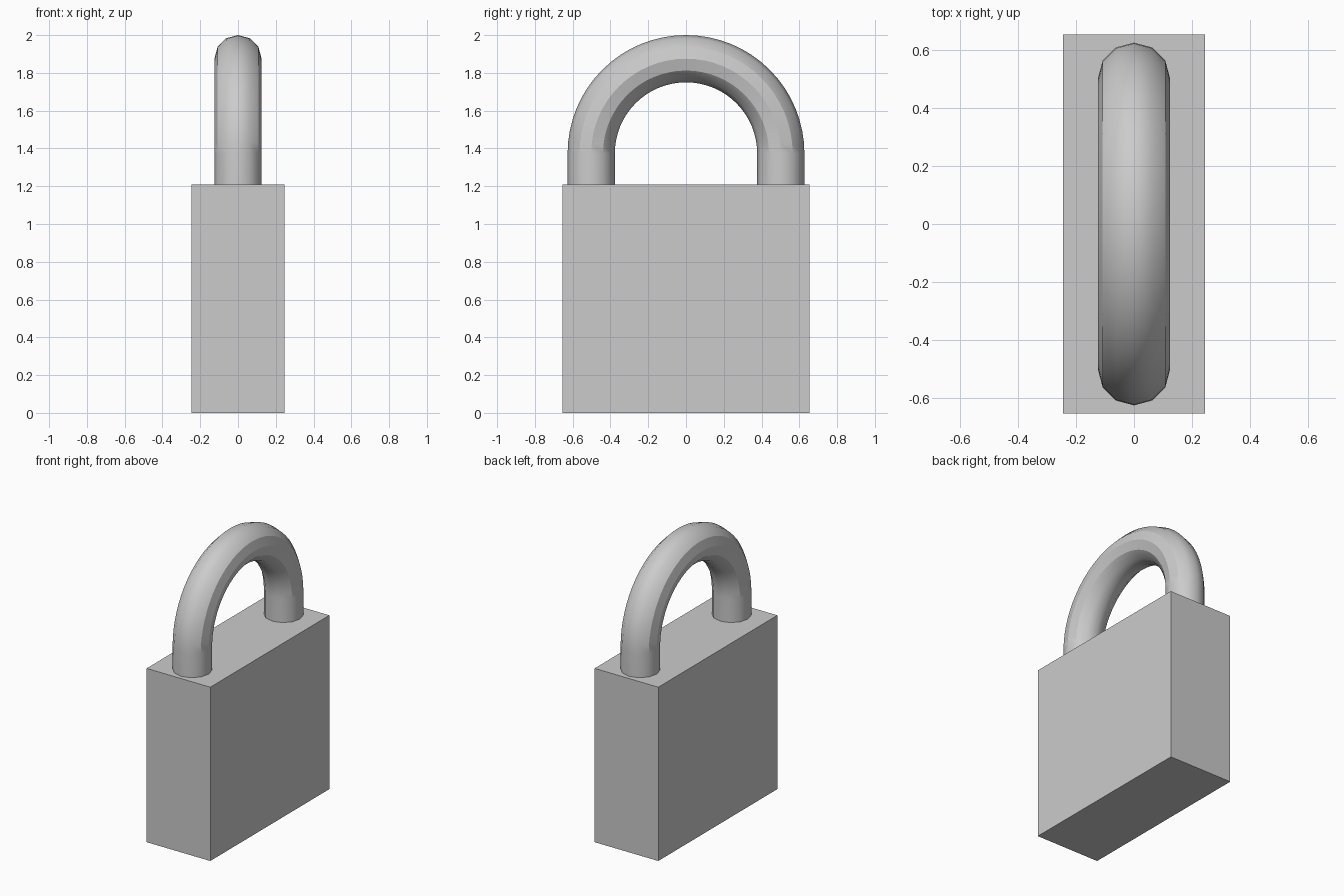
import bpy, bmesh
from math import sin, cos, pi, radians

if "Cube" in bpy.data.objects:
    bpy.data.objects.remove(bpy.data.objects["Cube"])

BODY = (0.49, 1.31, 1.21)
TUBE_R, ARC_R, ARC_Z = 0.125, 0.502, 1.373
SIDES, STEPS = 12, 32


def make_object(name, bm):
    bmesh.ops.recalc_face_normals(bm, faces=bm.faces)
    mesh = bpy.data.meshes.new(name)
    bm.to_mesh(mesh)
    bm.free()
    obj = bpy.data.objects.new(name, mesh)
    bpy.context.collection.objects.link(obj)
    return obj


# Lock body: a plain block standing on the ground
bm = bmesh.new()
bmesh.ops.create_cube(bm, size=1)
for v in bm.verts:
    v.co = (v.co.x * BODY[0], v.co.y * BODY[1], (v.co.z + 0.5) * BODY[2])
make_object("lock_body", bm)

# Shackle path: straight leg, half circle, straight leg (y, z, angle)
leg_end = BODY[2] - 0.01
path = [(ARC_R, leg_end, 0)]
for i in range(STEPS + 1):
    a = pi * i / STEPS
    path.append((ARC_R * cos(a), ARC_Z + ARC_R * sin(a), a))
path.append((-ARC_R, leg_end, pi))

# Shackle: twelve-sided rings swept along the path
bm = bmesh.new()
rings = []
for y, z, a in path:
    ring = []
    for k in range(SIDES):
        t = 2 * pi * k / SIDES
        r = TUBE_R * cos(t)
        ring.append(bm.verts.new((TUBE_R * sin(t), y + r * cos(a), z + r * sin(a))))
    rings.append(ring)
for r0, r1 in zip(rings, rings[1:]):
    for k in range(SIDES):
        n = (k + 1) % SIDES
        bm.faces.new((r0[k], r0[n], r1[n], r1[k]))
bm.faces.new(rings[0])
bm.faces.new(rings[-1])
shackle = make_object("shackle", bm)

# Smooth along the bend, crisp at the end caps
bpy.context.view_layer.objects.active = shackle
shackle.select_set(True)
bpy.ops.object.shade_smooth_by_angle(angle=radians(30))
